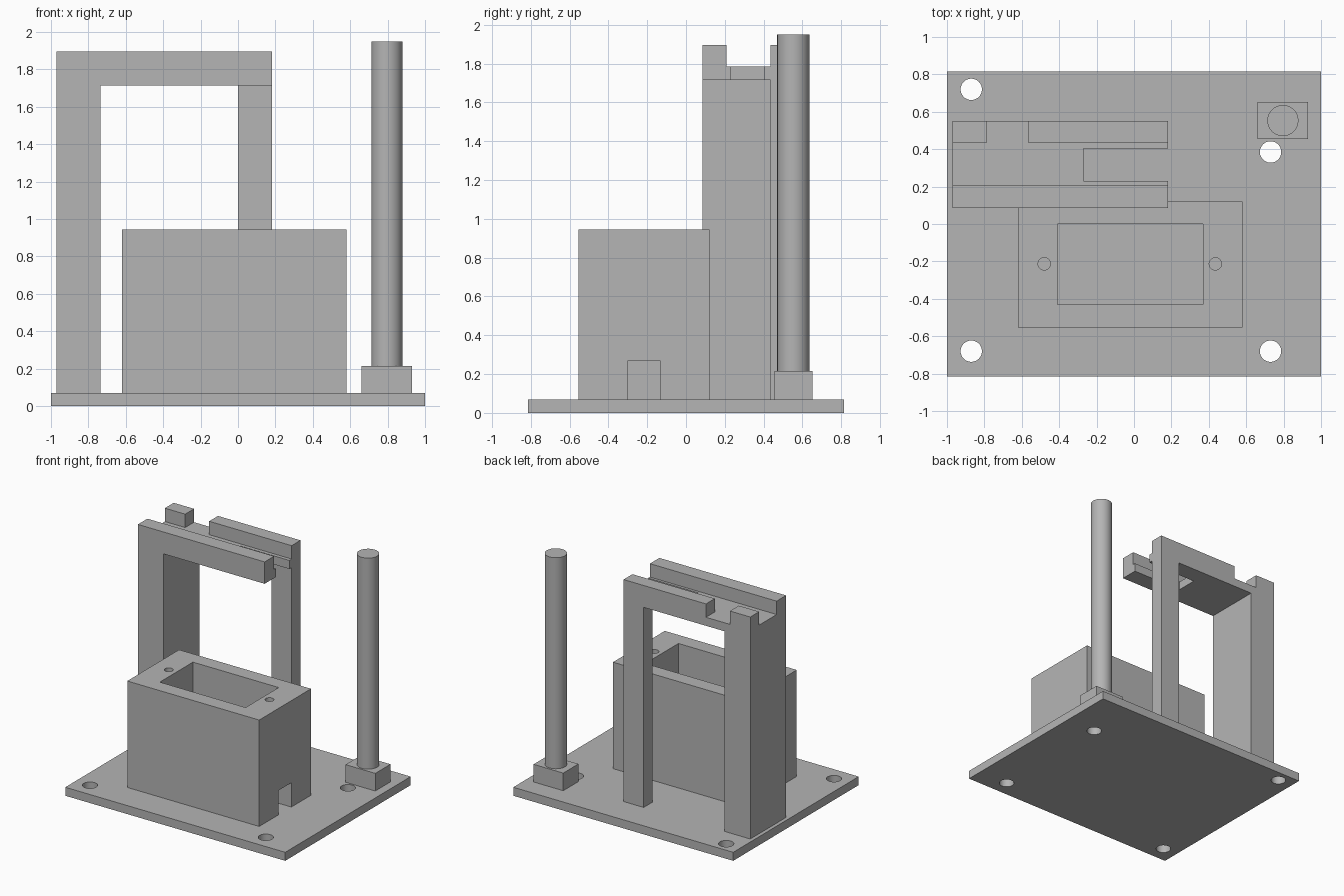
import bpy
import bmesh
from mathutils import Matrix

cube = bpy.data.objects.get("Cube")
if cube:
    bpy.data.objects.remove(cube, do_unlink=True)

grey = bpy.data.materials.new("plain grey")
grey.use_nodes = True
grey.diffuse_color = (0.46, 0.46, 0.46, 1)
grey.node_tree.nodes["Principled BSDF"].inputs["Base Color"].default_value = grey.diffuse_color


def finish(name, bm):
    mesh = bpy.data.meshes.new(name)
    bm.to_mesh(mesh)
    bm.free()
    mesh.materials.append(grey)
    obj = bpy.data.objects.new(name, mesh)
    bpy.context.collection.objects.link(obj)
    return obj


def box(name, x, y, z):
    """Box from (min, max) pairs."""
    bm = bmesh.new()
    bmesh.ops.create_cube(bm, size=1)
    for v in bm.verts:
        v.co = [a + (b - a) * (c + 0.5) for (a, b), c in zip((x, y, z), v.co)]
    return finish(name, bm)


def cylinder(name, x, y, z, radius, sides=48):
    bm = bmesh.new()
    bmesh.ops.create_cone(bm, cap_ends=True, segments=sides, radius1=radius, radius2=radius,
                          depth=z[1] - z[0], matrix=Matrix.Translation((x, y, sum(z) / 2)))
    return finish(name, bm)


def activate(obj):
    bpy.ops.object.select_all(action='DESELECT')
    obj.select_set(True)
    bpy.context.view_layer.objects.active = obj


def cut(obj, cutters):
    """Subtract each cutter, then discard it."""
    for cutter in cutters:
        cutter.hide_render = True
        activate(obj)
        mod = obj.modifiers.new("cut", 'BOOLEAN')
        mod.operation = 'DIFFERENCE'
        mod.solver = 'EXACT'
        mod.object = cutter
        bpy.ops.object.modifier_apply(modifier=mod.name)
        bpy.data.objects.remove(cutter, do_unlink=True)


def smooth(obj):
    activate(obj)
    bpy.ops.object.shade_smooth_by_angle()


FLOOR = 0.07     # top of the base plate
TOP = 1.895      # top of the frame

# Base plate with four mounting holes
base = box("base_plate", (-1, 1), (-0.815, 0.815), (0, FLOOR))
holes = [(-0.87, 0.72), (0.73, 0.385), (-0.87, -0.68), (0.73, -0.68)]
cut(base, [cylinder("hole_cutter", x, y, (-0.1, 0.2), 0.057) for x, y in holes])
smooth(base)

# Open-topped housing with screw holes and a cable slot on its +x side
housing = box("housing", (-0.62, 0.58), (-0.553, 0.12), (FLOOR, 0.945))
cut(housing, [
    box("pocket_cutter", (-0.41, 0.37), (-0.43, 0), (0, 1.1)),
    box("cable_slot_cutter", (0.2, 0.7), (-0.3, -0.135), (0, 0.27)),
] + [cylinder("screw_cutter", x, -0.213, (0.6, 1.1), 0.033) for x in (-0.48, 0.435)])
smooth(housing)

# Bridge frame: wide left leg, thin rear leg, grooved beam
frame = box("bridge_frame", (-0.97, 0.183), (0.085, 0.55), (FLOOR, TOP))
cut(frame, [
    box("opening_cutter", (-0.735, 0), (0, 0.7), (0, 1.715)),
    box("front_corner_cutter", (-0.5, 0.3), (0, 0.435), (0, 1.715)),
    box("groove_cutter", (-1.1, 0.3), (0.208, 0.435), (1.785, 2)),
    box("rail_gap_cutter", (-0.785, -0.567), (0.3, 0.7), (1.785, 2)),
    box("beam_slot_cutter", (-0.27, 0.3), (0.23, 0.405), (1.6, 1.85)),
])

# Upright rod in its square socket
box("rod_socket", (0.66, 0.93), (0.455, 0.652), (FLOOR, 0.215))
smooth(cylinder("rod", 0.796, 0.553, (0.215, 1.95), 0.083))
